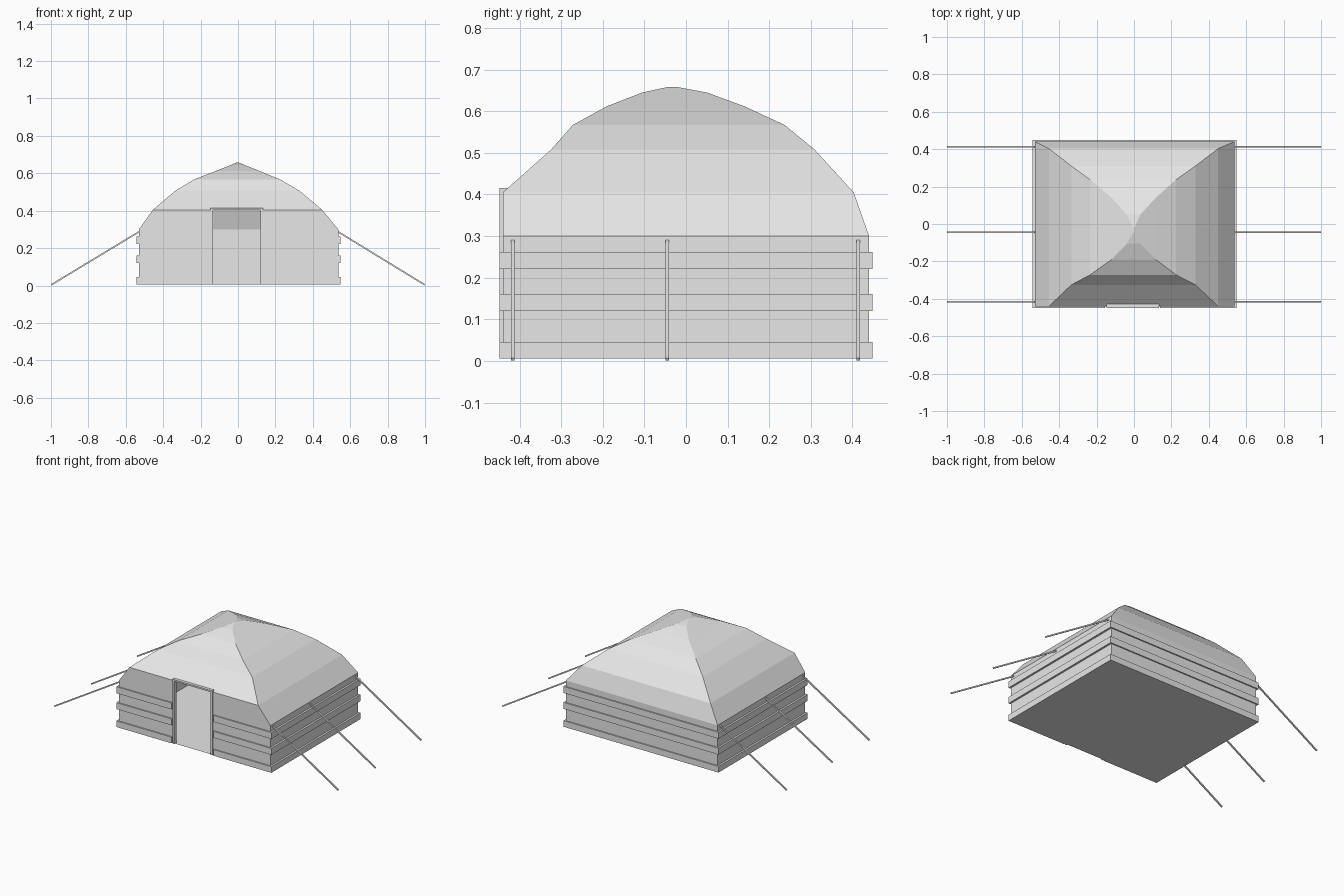
import bpy
from mathutils import Vector

if "Cube" in bpy.data.objects:
    bpy.data.objects.remove(bpy.data.objects["Cube"])

canvas = bpy.data.materials.new("light_grey_canvas")
canvas.use_nodes = True
GREY = (0.8, 0.8, 0.8, 1)
canvas.diffuse_color = GREY
canvas.node_tree.nodes["Principled BSDF"].inputs["Base Color"].default_value = GREY


def make(name, verts, faces):
    mesh = bpy.data.meshes.new(name)
    mesh.from_pydata(verts, [], faces)
    mesh.materials.append(canvas)
    obj = bpy.data.objects.new(name, mesh)
    bpy.context.collection.objects.link(obj)
    return obj


def boxes(name, spans):
    """One object from boxes given as (x0, x1, y0, y1, z0, z1)."""
    verts, faces = [], []
    quads = [(0, 1, 3, 2), (4, 6, 7, 5), (0, 4, 5, 1),
             (2, 3, 7, 6), (0, 2, 6, 4), (1, 5, 7, 3)]
    for x0, x1, y0, y1, z0, z1 in spans:
        n = len(verts)
        verts += [(x, y, z) for x in (x0, x1) for y in (y0, y1) for z in (z0, z1)]
        faces += [tuple(n + i for i in q) for q in quads]
    return make(name, verts, faces)


# Main dimensions
LEFT, RIGHT, FRONT, BACK = -0.53, 0.536, -0.44, 0.44
FLOOR, EAVE, GABLE = 0.006, 0.3, 0.405
DOOR_L, DOOR_R = -0.135, 0.12

# Tent shell: rectangles (x0, x1, y0, y1, z) lofted upwards, front wall left open
levels = [
    (LEFT, RIGHT, FRONT, BACK, FLOOR),
    (LEFT, RIGHT, FRONT, BACK, EAVE),
    (-0.455, 0.45, FRONT, 0.403, GABLE),
    (-0.335, 0.328, -0.325, 0.31, 0.507),
    (-0.235, 0.225, -0.272, 0.237, 0.567),
    (-0.12, 0.116, -0.19, 0.14, 0.612),
    (-0.038, 0.034, -0.105, 0.05, 0.645),
    (-0.006, 0.002, -0.045, -0.02, 0.658),
]
verts, faces = [], [(3, 2, 1, 0)]
for x0, x1, y0, y1, z in levels:
    verts += [(x0, y0, z), (x1, y0, z), (x1, y1, z), (x0, y1, z)]
for i in range(len(levels) - 1):
    for k in range(4):
        if k == 0 and i < 2:
            continue
        a, b = i * 4 + k, i * 4 + (k + 1) % 4
        faces.append((a, b, b + 4, a + 4))
top = 4 * (len(levels) - 1)
faces.append((top, top + 1, top + 2, top + 3))
make("tent_shell", verts, faces)

# Front wall panels on both sides of the doorway
for name, outer, shoulder, door in (("front_wall_right", LEFT, -0.455, DOOR_L),
                                    ("front_wall_left", RIGHT, 0.45, DOOR_R)):
    outline = [(outer, FLOOR), (door, FLOOR), (door, GABLE), (shoulder, GABLE), (outer, EAVE)]
    if outer > 0:
        outline.reverse()
    make(name, [(x, FRONT, z) for x, z in outline], [tuple(range(5))])

# Door frame
W = 0.013
FY0, FY1 = -0.448, -0.425
boxes("door_frame", [
    (DOOR_L - W, DOOR_L, FY0, FY1, FLOOR, GABLE),
    (DOOR_R, DOOR_R + W, FY0, FY1, FLOOR, GABLE),
    (DOOR_L - W, DOOR_R + W, FY0, FY1, GABLE, GABLE + 0.01),
])

# Wall bands wrapping round the tent, stopping beside the door
T, TY = 0.012, 0.008
for name, z0, z1 in (("lower_band", FLOOR, 0.045),
                     ("middle_band", 0.12, 0.161),
                     ("upper_band", 0.221, 0.262)):
    boxes(name, [
        (LEFT - T, LEFT, FRONT - TY, BACK + TY, z0, z1),
        (RIGHT, RIGHT + T, FRONT - TY, BACK + TY, z0, z1),
        (LEFT, RIGHT, BACK, BACK + TY, z0, z1),
        (LEFT, DOOR_L - 0.02, FRONT - TY, FRONT, z0, z1),
        (DOOR_R + 0.02, RIGHT, FRONT - TY, FRONT, z0, z1),
    ])

# Guy ropes: thin square rods from the eaves to the ground
R = 0.004
for side, start in (("right", LEFT), ("left", RIGHT)):
    end = -0.998 if start < 0 else 0.998
    for place, y in (("front", -0.416), ("middle", -0.045), ("back", 0.414)):
        a, b = Vector((start, y, 0.287)), Vector((end, y, R))
        d = (b - a).normalized()
        v = Vector((0, R, 0))
        u = d.cross(v)
        ring = [u + v, u - v, -u - v, v - u]
        make(f"{place}_{side}_rope", [p + o for p in (a, b) for o in ring],
             [(0, 1, 2, 3), (7, 6, 5, 4)] +
             [(k, k + 4, (k + 1) % 4 + 4, (k + 1) % 4) for k in range(4)])
